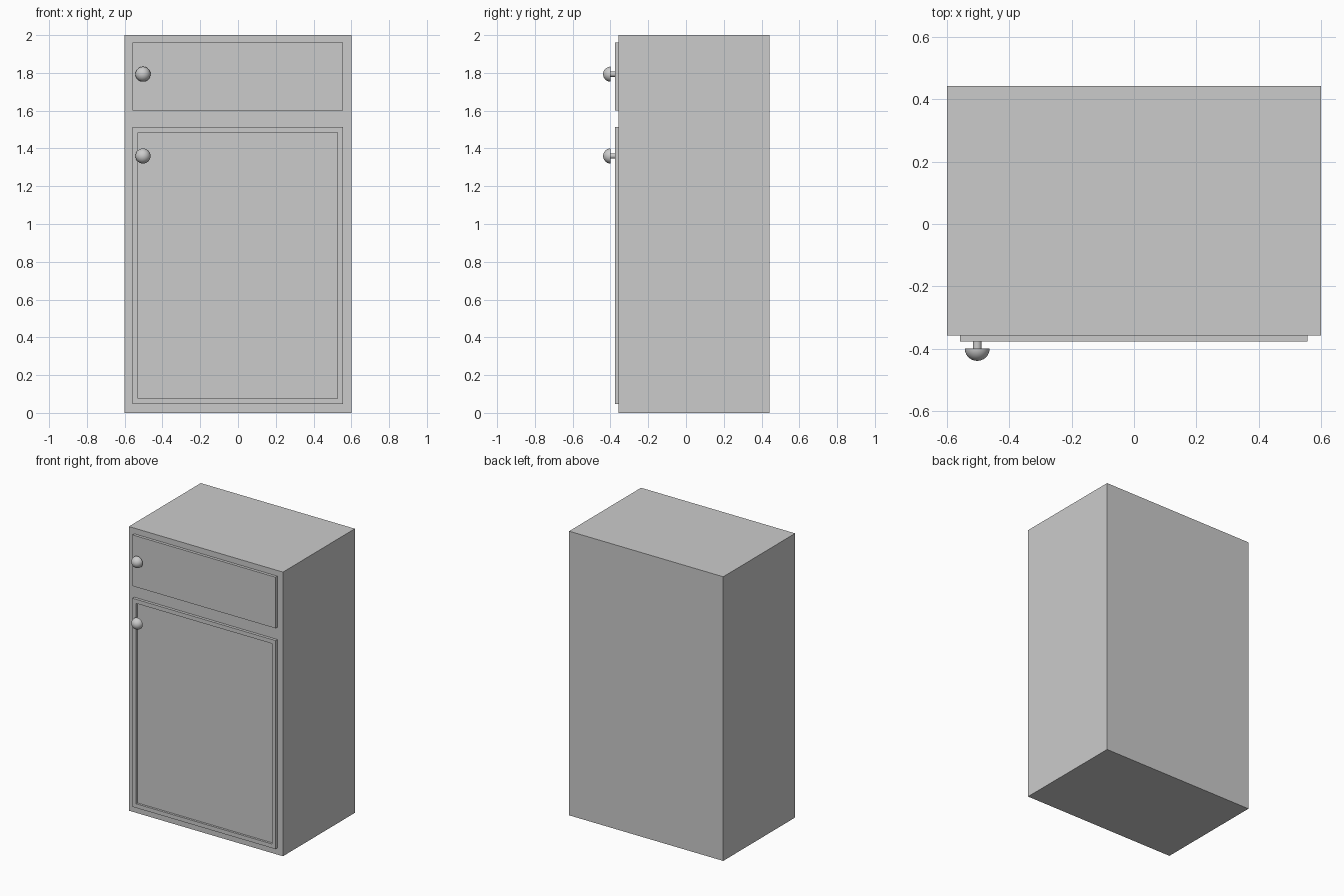
import bpy, bmesh, math
from mathutils import Vector, Matrix

if "Cube" in bpy.data.objects:
    bpy.data.objects.remove(bpy.data.objects["Cube"])


def finish(name, bm):
    bmesh.ops.recalc_face_normals(bm, faces=bm.faces)
    mesh = bpy.data.meshes.new(name)
    bm.to_mesh(mesh)
    bm.free()
    obj = bpy.data.objects.new(name, mesh)
    bpy.context.collection.objects.link(obj)
    return obj


def box(name, lo, hi, border=0, depth=0):
    """Box between two corners, optionally with a recessed front panel."""
    lo, hi = Vector(lo), Vector(hi)
    bm = bmesh.new()
    bmesh.ops.create_cube(bm, size=1)
    bmesh.ops.scale(bm, vec=hi - lo, verts=bm.verts)
    bmesh.ops.translate(bm, vec=(lo + hi) / 2, verts=bm.verts)
    if border:
        bm.normal_update()
        front = min(bm.faces, key=lambda f: f.normal.y)
        bmesh.ops.inset_individual(bm, faces=[front], thickness=border)
        bmesh.ops.inset_individual(bm, faces=[front], thickness=0, depth=-depth)
    return finish(name, bm)


def knob(name, x, y, z, stem_r=0.014, stem_len=0.022, r=0.04):
    """Thin stem with a half-round head, spun around the y axis."""
    profile = [(0, 0), (stem_r, 0), (stem_r, -stem_len)]
    profile += [(r * math.cos(a), -stem_len - r * math.sin(a))
                for a in (math.pi / 2 * i / 10 for i in range(11))]
    bm = bmesh.new()
    verts = [bm.verts.new((px, py, 0)) for px, py in profile]
    edges = [bm.edges.new(pair) for pair in zip(verts, verts[1:])]
    bmesh.ops.spin(bm, geom=verts + edges, cent=(0, 0, 0), axis=(0, 1, 0),
                   angle=math.tau, steps=32)
    bmesh.ops.remove_doubles(bm, verts=bm.verts, dist=1e-5)
    bmesh.ops.translate(bm, vec=(x, y, z), verts=bm.verts)
    obj = finish(name, bm)
    bpy.ops.object.select_all(action='DESELECT')
    obj.select_set(True)
    bpy.context.view_layer.objects.active = obj
    bpy.ops.object.shade_smooth_by_angle(angle=math.radians(40))


# Cabinet carcass
box("cabinet_body", (-0.6, -0.357, 0), (0.6, 0.443, 2))

# Drawer front and framed door
box("drawer_front", (-0.558, -0.377, 1.6), (0.556, -0.357, 1.96))
box("door", (-0.558, -0.377, 0.046), (0.556, -0.357, 1.514), border=0.041, depth=0.015)

# Knobs
knob("drawer_knob", -0.503, -0.377, 1.793)
knob("door_knob", -0.503, -0.377, 1.36)
